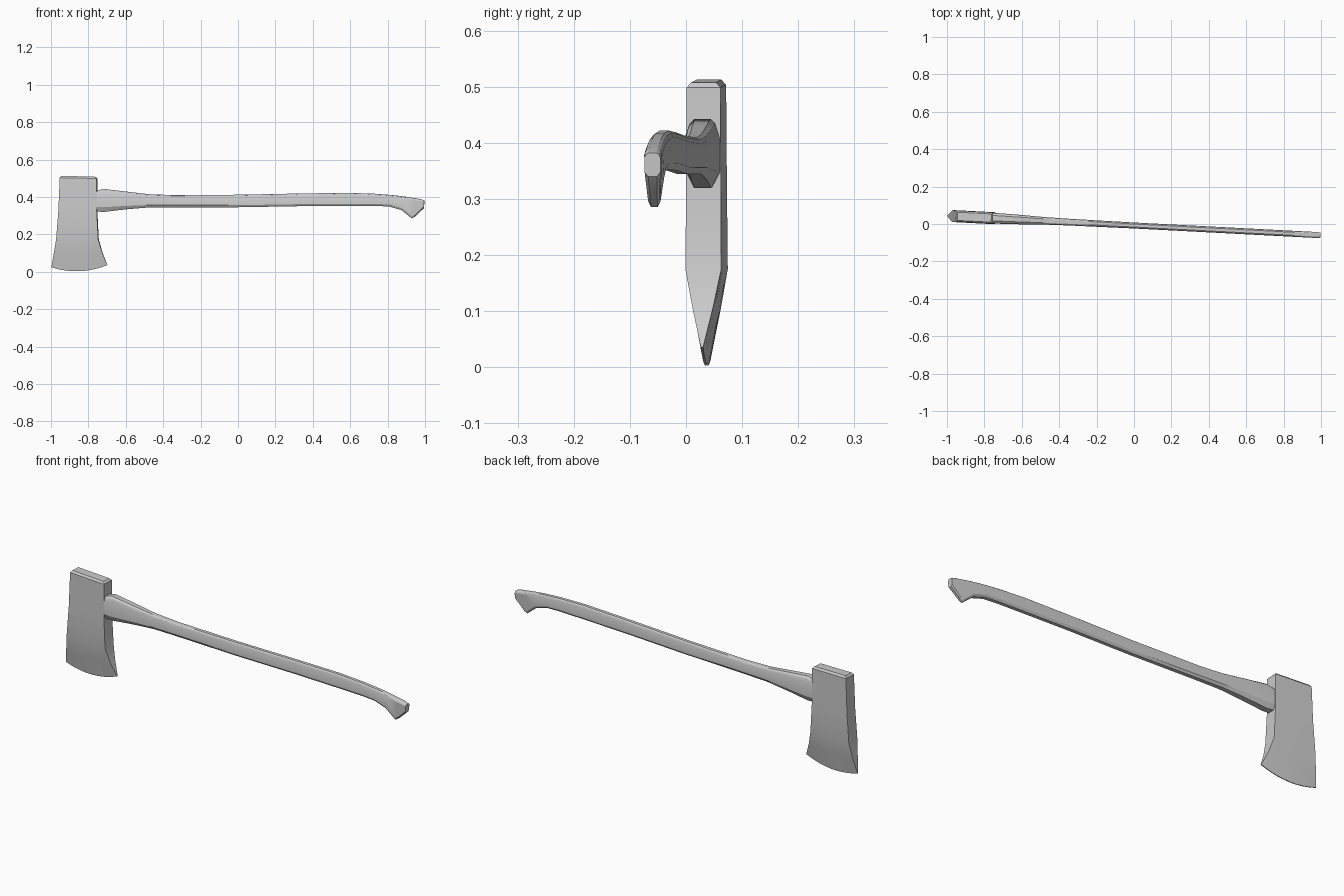
import bpy, bmesh, math
from mathutils import Vector, Matrix

cube = bpy.data.objects.get("Cube")
if cube:
    bpy.data.objects.remove(cube, do_unlink=True)

grey = bpy.data.materials.new("plain grey")
grey.use_nodes = True
colour = (0.6, 0.6, 0.6, 1)
grey.diffuse_color = colour
grey.node_tree.nodes["Principled BSDF"].inputs["Base Color"].default_value = colour

# The whole tool is turned slightly about the vertical
TURN = Matrix.Translation((0, -0.008, 0)) @ Matrix.Rotation(-0.052, 4, 'Z')


def loft(name, rings):
    """Skin closed rings of points and cap both ends."""
    bm = bmesh.new()
    loops = [[bm.verts.new(p) for p in ring] for ring in rings]
    n = len(loops[0])
    for a, b in zip(loops, loops[1:]):
        for i in range(n):
            j = (i + 1) % n
            bm.faces.new((a[i], a[j], b[j], b[i]))
    bm.faces.new(loops[0])
    bm.faces.new(loops[-1])
    bmesh.ops.recalc_face_normals(bm, faces=bm.faces)
    mesh = bpy.data.meshes.new(name)
    bm.to_mesh(mesh)
    bm.free()
    mesh.materials.append(grey)
    mesh.transform(TURN)
    obj = bpy.data.objects.new(name, mesh)
    bpy.context.collection.objects.link(obj)
    bpy.context.view_layer.objects.active = obj
    bpy.ops.object.select_all(action='DESELECT')
    obj.select_set(True)
    bpy.ops.object.shade_smooth_by_angle(angle=math.radians(25))
    return obj


# Axe head: rows of x left, x right, z left, z right, half thickness, edge sag
rows = [(-0.945, -0.764, 0.513, 0.508, 0.022, 0),
        (-0.953, -0.755, 0.503, 0.499, 0.030, 0),
        (-0.960, -0.755, 0.330, 0.330, 0.031, 0),
        (-0.972, -0.747, 0.175, 0.175, 0.032, 0),
        (-0.985, -0.727, 0.100, 0.105, 0.018, 0.010),
        (-0.999, -0.699, 0.024, 0.036, 0.002, 0.027)]
STEPS = 8
head_rings = []
for xl, xr, zl, zr, half, sag in rows:
    front = []
    for i in range(STEPS + 1):
        t = i / STEPS
        z = zl + (zr - zl) * t - sag * 4 * t * (1 - t)
        front.append(Vector((xl + (xr - xl) * t, -half, z)))
    back = [Vector((p.x, half, p.z)) for p in reversed(front)]
    head_rings.append(front + back)
axe_head = loft("axe_head", head_rings)

# Handle: stations of top x, top z, bottom x, bottom z, half width, foot width, bevel
stations = [(-0.80, 0.430, -0.80, 0.328, 0.029, 0.029, 0.025),
            (-0.755, 0.434, -0.755, 0.322, 0.029, 0.029, 0.025),
            (-0.72, 0.443, -0.72, 0.320, 0.028, 0.028, 0.025),
            (-0.60, 0.429, -0.60, 0.334, 0.025, 0.025, 0.018),
            (-0.48, 0.415, -0.48, 0.344, 0.020, 0.020, 0.012),
            (-0.35, 0.410, -0.35, 0.345, 0.018, 0.018, 0.011),
            (0.00, 0.412, 0.00, 0.345, 0.016, 0.016, 0.011),
            (0.35, 0.419, 0.35, 0.351, 0.016, 0.016, 0.011),
            (0.60, 0.422, 0.60, 0.352, 0.016, 0.016, 0.011),
            (0.74, 0.417, 0.74, 0.352, 0.016, 0.016, 0.011),
            (0.84, 0.409, 0.81, 0.349, 0.016, 0.016, 0.011),
            (0.90, 0.401, 0.875, 0.330, 0.016, 0.015, 0.010),
            (0.95, 0.393, 0.93, 0.286, 0.016, 0.011, 0.010),
            (0.975, 0.389, 0.945, 0.293, 0.016, 0.011, 0.010),
            (0.998, 0.382, 0.995, 0.340, 0.014, 0.014, 0.008)]
handle_rings = []
for tx, tz, bx, bz, w, fw, bevel in stations:
    top, foot = Vector((tx, 0, tz)), Vector((bx, 0, bz))
    down = (foot - top).normalized()
    side = [(top, 0.5 * w), (top + down * bevel * 0.35, 0.82 * w),
            (top + down * bevel, w), (foot - down * bevel, fw),
            (foot, 0.55 * fw)]
    right = [p + Vector((0, -y, 0)) for p, y in side]
    left = [p + Vector((0, y, 0)) for p, y in reversed(side)]
    handle_rings.append(right + left)
handle = loft("handle", handle_rings)
